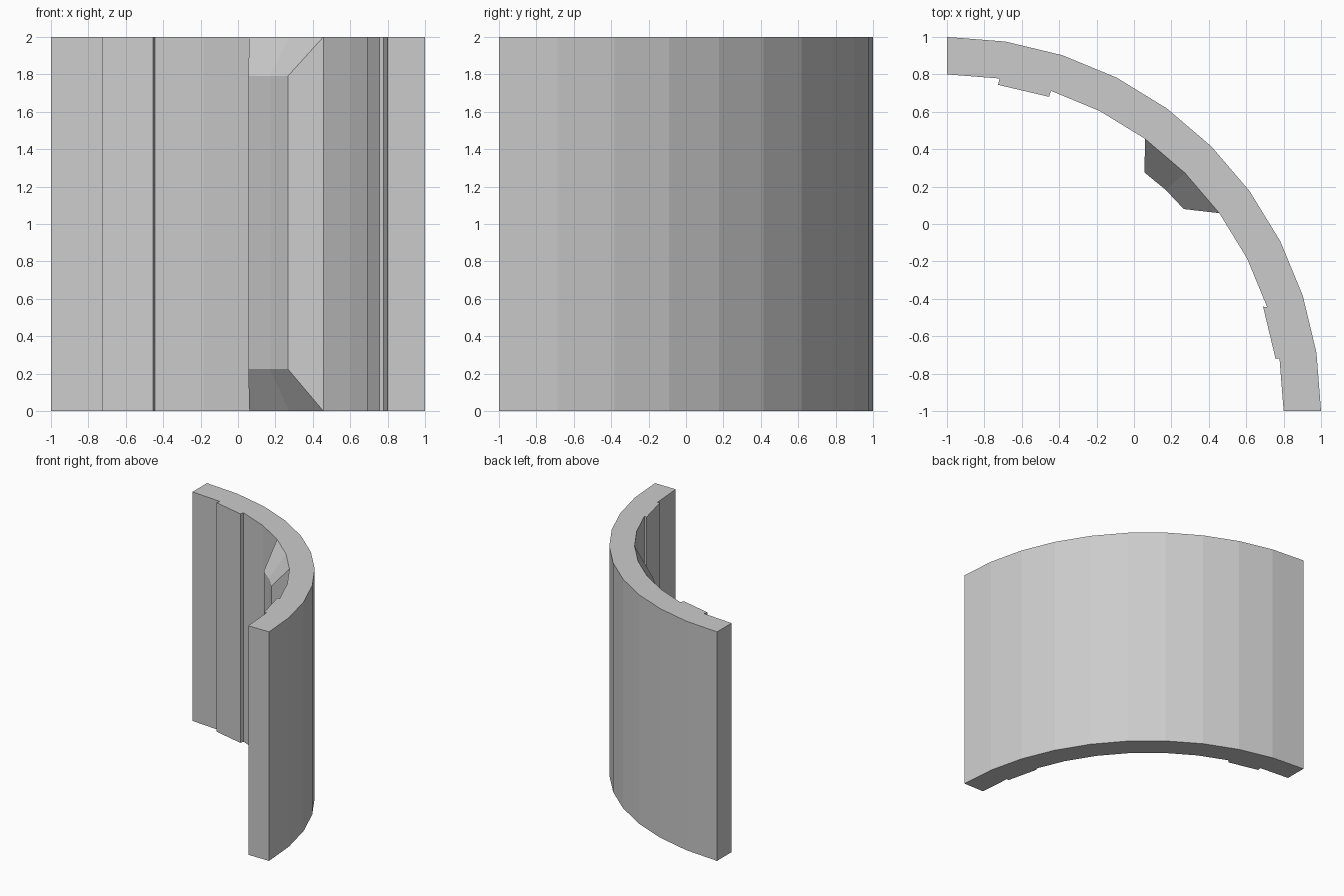
import bpy, bmesh
from math import sin, cos, radians
from mathutils import Vector

if "Cube" in bpy.data.objects:
    bpy.data.objects.remove(bpy.data.objects["Cube"])

HEIGHT = 2.0
STEPS = 10  # facets in the quarter circle


def arc_point(radius, i):
    a = radians(90 * i / STEPS)
    return (-1 + radius * sin(a), -1 + radius * cos(a))


# Plan outline: outer arc, then inner arc back with two raised strips
outer = [arc_point(2.0, i) for i in range(STEPS + 1)]
strips = {1: [(-0.727, 0.744), (-0.454, 0.680)],
          8: [(0.690, -0.442), (0.757, -0.721)]}
inner = []
for i in range(STEPS + 1):
    inner.append(arc_point(1.8, i))
    inner += strips.get(i, [])
outline = outer + inner[::-1]

# Curved wall: extrude the outline to full height
bm = bmesh.new()
base = bm.faces.new([bm.verts.new((x, y, 0)) for x, y in outline])
ext = bmesh.ops.extrude_face_region(bm, geom=[base], use_keep_orig=True)
top = [g for g in ext["geom"] if isinstance(g, bmesh.types.BMVert)]
bmesh.ops.translate(bm, verts=top, vec=(0, 0, HEIGHT))

# Chamfered buttress: pull the two middle inner facets inward
corners = [Vector(arc_point(1.8, i)) for i in (4, 5, 6)]
targets = [(0.057, 0.275), (0.170, 0.182), (0.266, 0.080)]


def corner_index(v):
    for k, c in enumerate(corners):
        if (v.co.xy - c).length < 1e-4:
            return k
    return -1


facets = [f for f in bm.faces
          if len(f.verts) == 4 and all(corner_index(v) >= 0 for v in f.verts)]
ext = bmesh.ops.extrude_face_region(bm, geom=facets)
bmesh.ops.delete(bm, geom=[f for f in facets if f.is_valid], context="FACES")
for v in [g for g in ext["geom"] if isinstance(g, bmesh.types.BMVert)]:
    x, y = targets[corner_index(v)]
    v.co = (x, y, 0.225 if v.co.z < 1 else 1.79)

bmesh.ops.recalc_face_normals(bm, faces=bm.faces[:])
mesh = bpy.data.meshes.new("curved_wall")
bm.to_mesh(mesh)
bm.free()
wall = bpy.data.objects.new("curved_wall", mesh)
bpy.context.collection.objects.link(wall)
